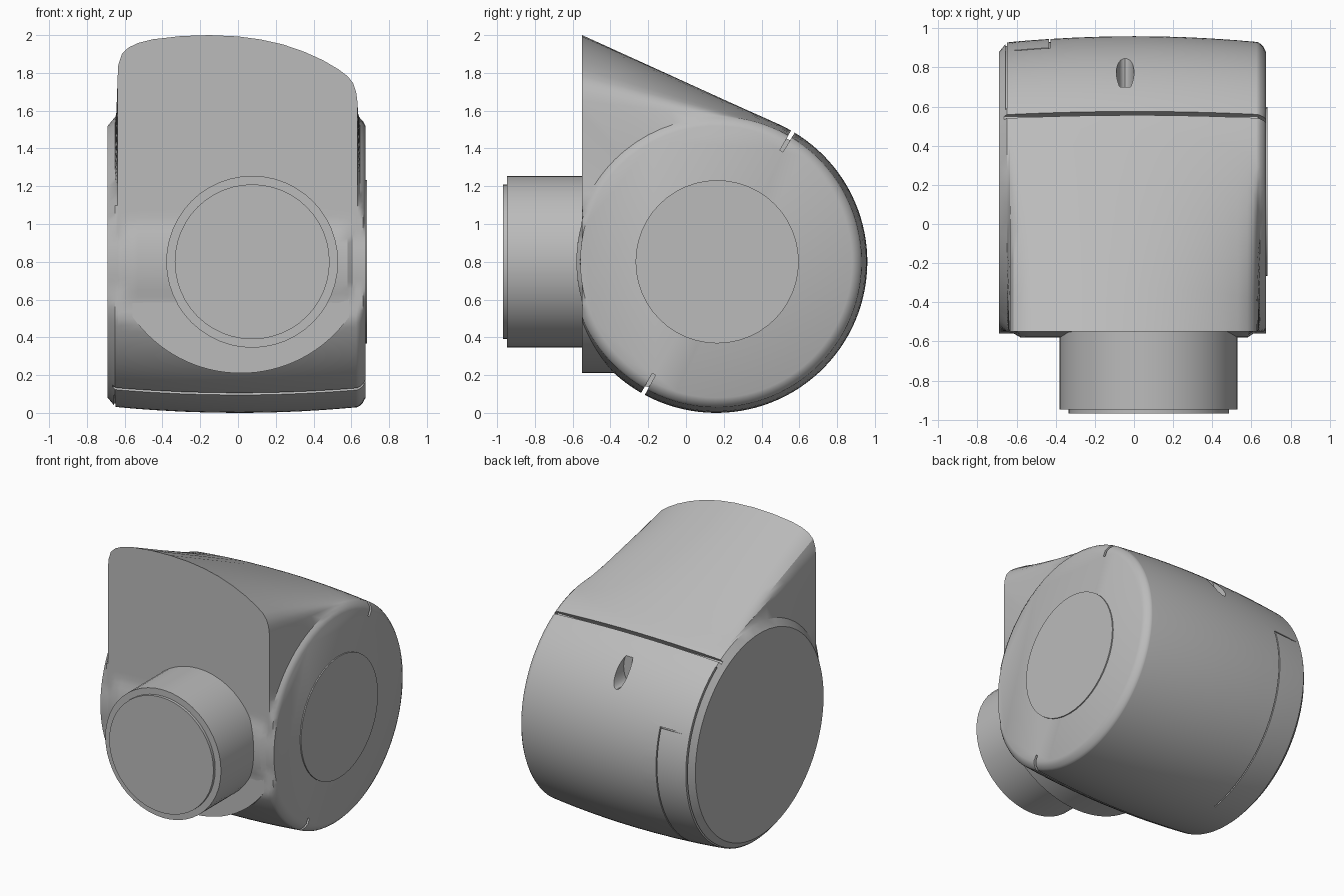
import bpy, bmesh, math
from math import sin, cos, pi, radians
from mathutils import Matrix

if "Cube" in bpy.data.objects:
    bpy.data.objects.remove(bpy.data.objects["Cube"], do_unlink=True)

CY, CZ = 0.16, 0.80      # axis of the drum
FRONT = 0.71             # distance from the axis to the flat front face

grey = bpy.data.materials.new("plain grey")
grey.use_nodes = True
grey.diffuse_color = (0.5, 0.5, 0.5, 1)
grey.node_tree.nodes["Principled BSDF"].inputs["Base Color"].default_value = (0.5, 0.5, 0.5, 1)


def finish(name, bm, helper=False):
    bmesh.ops.recalc_face_normals(bm, faces=bm.faces)
    mesh = bpy.data.meshes.new(name)
    bm.to_mesh(mesh)
    bm.free()
    ob = bpy.data.objects.new(name, mesh)
    bpy.context.collection.objects.link(ob)
    mesh.materials.append(grey)
    if helper:
        ob.hide_render = True
        ob.hide_set(True)
    return ob


def loft(bm, rings, closed=False):
    """Join equal rings of points with quads; cap the ends unless closed."""
    loops = [[bm.verts.new(p) for p in ring] for ring in rings]
    n = len(loops[0])
    pairs = list(zip(loops, loops[1:])) + ([(loops[-1], loops[0])] if closed else [])
    for a, b in pairs:
        for i in range(n):
            j = (i + 1) % n
            bm.faces.new((a[i], a[j], b[j], b[i]))
    if not closed:
        bm.faces.new(loops[0])
        bm.faces.new(loops[-1])


def smooth(ob, angle=30):
    bpy.ops.object.select_all(action='DESELECT')
    ob.select_set(True)
    bpy.context.view_layer.objects.active = ob
    bpy.ops.object.shade_smooth_by_angle(angle=radians(angle))


def section(x, r, top, peaked=True):
    """Side outline at x: a circle with a tangent running up to the front peak."""
    h = top - CZ
    apex = math.atan2(h, -FRONT)
    tangent = apex - math.acos(r / math.hypot(h, FRONT))
    low = radians(-130)
    pts = []

    def put(a, d):
        pts.append((x, CY + d * cos(a), CZ + d * sin(a)))

    for i in range(8):           # sloping top
        a = apex + (tangent - apex) * i / 8
        put(a, r / cos(a - tangent) if peaked else r)
    for i in range(64):          # round back and underside
        put(tangent + (low - tangent) * i / 64, r)
    for i in range(40):          # flat front with a shallow bulge
        a = low + (apex - 2 * pi - low) * i / 40
        d = max(FRONT / abs(cos(a)), 0.74 if abs(x) < 0.6 else 0.72)
        put(a, d if peaked and sin(a) > 0 else min(r, d))
    return pts


def arc_band(name, x0, x1, r0, r1, a0, a1):
    """Curved bar around the drum axis, used to cut grooves."""
    bm = bmesh.new()
    steps = max(1, int(abs(a1 - a0) / 4))
    rings = []
    for i in range(steps + 1):
        a = radians(a0 + (a1 - a0) * i / steps)
        rings.append([(x, CY + d * cos(a), CZ + d * sin(a))
                      for x, d in ((x0, r0), (x1, r0), (x1, r1), (x0, r1))])
    loft(bm, rings)
    return finish(name, bm, True)


def disc(name, r, start, end, axis, a, b, segments=48):
    """Round plug along the x or y axis, centred on the other two values."""
    bm = bmesh.new()
    rings = []
    for t in (start, end):
        ring = []
        for i in range(segments):
            u, v = a + r * cos(2 * pi * i / segments), b + r * sin(2 * pi * i / segments)
            ring.append((t, u, v) if axis == 'x' else (u, t, v))
        rings.append(ring)
    loft(bm, rings)
    return finish(name, bm)


# Main housing: barrel shaped drum with a peaked front
peaks = [(-0.637, 1.78), (-0.634, 1.84), (-0.615, 1.90), (-0.58, 1.934), (-0.53, 1.958),
         (-0.45, 1.978), (-0.3, 1.995), (-0.15, 2.0), (0.0, 1.993), (0.12, 1.977),
         (0.24, 1.95), (0.35, 1.912), (0.45, 1.867), (0.53, 1.82), (0.58, 1.783),
         (0.61, 1.745), (0.625, 1.70), (0.632, 1.65)]
rings = [section(-0.69, 0.72, 1.78, False), section(-0.65, 0.768, 1.78, False)]
rings += [section(x, 0.80 - 0.075 * x * x, z) for x, z in peaks]
rings += [section(0.645, 0.762, 1.65, False), section(0.662, 0.745, 1.65, False),
          section(0.675, 0.72, 1.65, False)]
bm = bmesh.new()
loft(bm, rings)
housing = finish("housing", bm)

# Parting slots, access panel grooves and rear notch
cutters = []
for angle in (59.5, 241):
    cutters.append(arc_band("parting_slot", -0.8, 0.8, 0.752, 0.9, angle - 0.8, angle + 0.8))
    cutters.append(arc_band("end_slot", 0.635, 0.8, 0.68, 0.9, angle - 0.8, angle + 0.8))
cutters.append(arc_band("rim_groove", -0.656, -0.648, 0.75, 0.9, -112, 56))
cutters.append(arc_band("panel_side_groove", -0.434, -0.426, 0.77, 0.9, -80, 20))
cutters.append(arc_band("panel_top_groove", -0.65, -0.43, 0.77, 0.9, 19.4, 20))
notch = disc("notch_cutter", 0.05, 0.70, 1.1, 'y', 0, 0, 24)
notch.data.transform(Matrix.Translation((-0.045, 0, 1.31)) @ Matrix.Diagonal((0.9, 1, 2, 1)))
notch.hide_render = True
notch.hide_set(True)
cutters.append(notch)
for c in cutters:
    mod = housing.modifiers.new(c.name, 'BOOLEAN')
    mod.operation = 'DIFFERENCE'
    mod.solver = 'EXACT'
    mod.object = c

# Apply the cuts and discard the cutters
bpy.context.view_layer.update()
cut = bpy.data.meshes.new_from_object(housing.evaluated_get(bpy.context.evaluated_depsgraph_get()))
housing.modifiers.clear()
housing.data = cut
for c in cutters:
    bpy.data.objects.remove(c, do_unlink=True)
smooth(housing)

# Rounded chin under the front face
R, cx, cz = 0.70, 0.015, 0.91
arc = [radians(-145 + 110 * i / 32) for i in range(33)]
outline = [(cx + R * cos(a), cz + R * sin(a)) for a in arc]
outline += [(outline[-1][0], CZ), (outline[0][0], CZ)]
bm = bmesh.new()
loft(bm, [[(x, y, z) for x, z in outline] for y in (-0.551, 0.0)])
smooth(finish("front_chin", bm))

# Front neck with its stepped end, and the side cover
smooth(disc("front_neck", 0.455, -0.5, -0.948, 'y', 0.075, CZ))
smooth(disc("neck_end_cap", 0.41, -0.9, -0.968, 'y', 0.075, CZ))
smooth(disc("side_cover", 0.432, 0.6, 0.683, 'x', 0.165, CZ))
